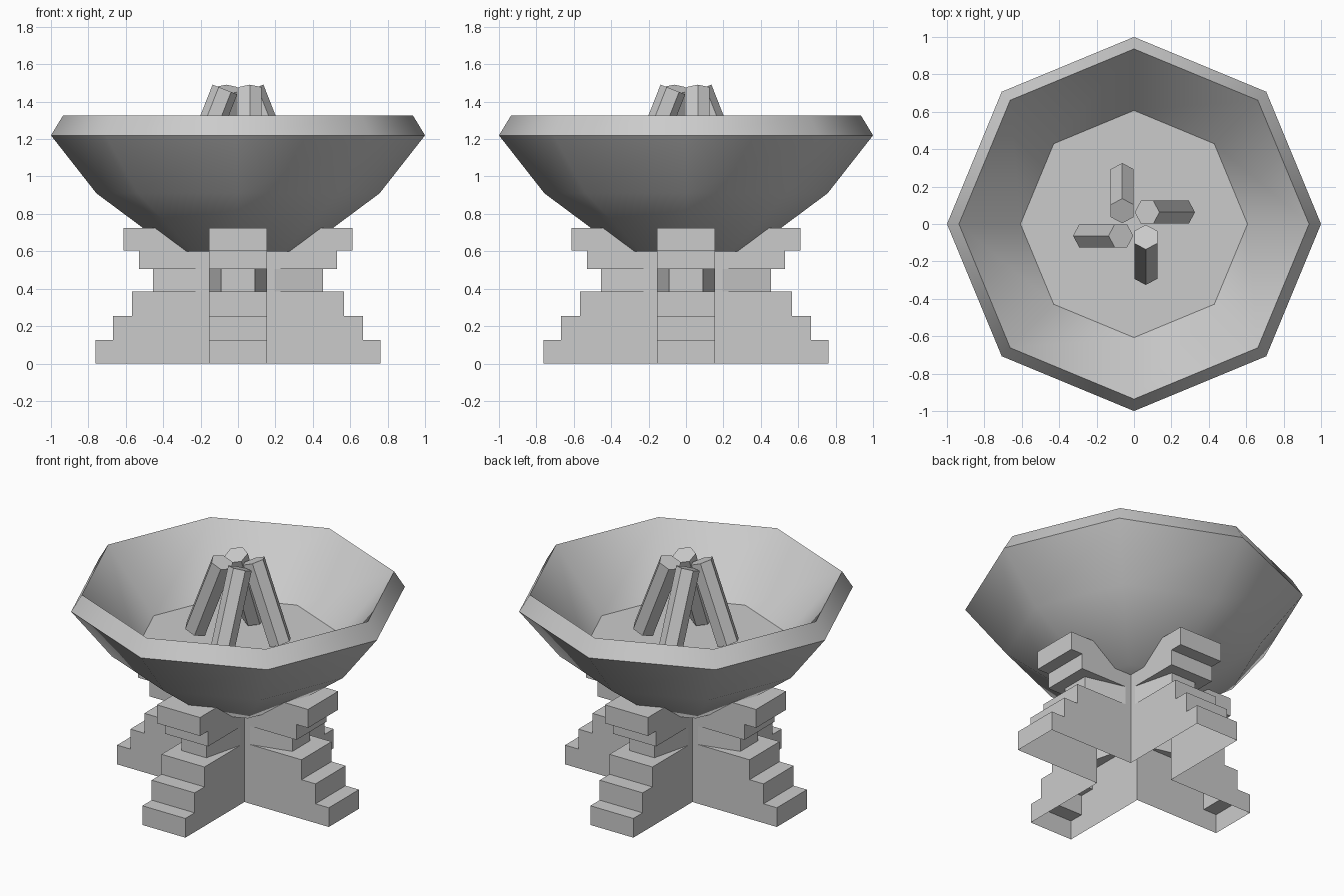
import bpy, bmesh
from math import sin, cos, pi, radians
from mathutils import Matrix, Vector

if "Cube" in bpy.data.objects:
    bpy.data.objects.remove(bpy.data.objects["Cube"])


def finish(name, bm):
    bmesh.ops.remove_doubles(bm, verts=bm.verts, dist=1e-4)
    bmesh.ops.recalc_face_normals(bm, faces=bm.faces)
    mesh = bpy.data.meshes.new(name)
    bm.to_mesh(mesh)
    bm.free()
    ob = bpy.data.objects.new(name, mesh)
    bpy.context.collection.objects.link(ob)
    return ob


def loft(name, loops, cap_start=True, cap_end=True):
    """Skin a stack of equal-length point loops."""
    bm = bmesh.new()
    rings = []
    for loop in loops:
        ring = []
        for i, p in enumerate(loop):
            # reuse a vertex that does not move between loops
            if rings and (rings[-1][i].co - Vector(p)).length < 1e-5:
                ring.append(rings[-1][i])
            else:
                ring.append(bm.verts.new(p))
        rings.append(ring)
    n = len(loops[0])
    for a, b in zip(rings, rings[1:]):
        for i in range(n):
            j = (i + 1) % n
            quad = list(dict.fromkeys((a[i], a[j], b[j], b[i])))
            if len(quad) > 2:
                bm.faces.new(quad)
    if cap_start:
        bm.faces.new(rings[0])
    if cap_end:
        bm.faces.new(rings[-1])
    return finish(name, bm)


# Stepped cross-shaped pedestal, open underneath
W, NECK = 0.155, 0.195


def cross(ext, half, z):
    arm = [(NECK, -W), (ext, -half), (ext, half), (NECK, W), (W, W)]
    pts = []
    for k in range(4):
        rot = Matrix.Rotation(k * pi / 2, 3, 'Z')
        pts += [rot @ Vector((x, y, z)) for x, y in arm]
    return pts


layers = [  # reach, half width at the tip, bottom, top
    (0.763, W, 0.0, 0.125), (0.667, W, 0.125, 0.255), (0.566, W, 0.255, 0.385),
    (0.455, 0.09, 0.385, 0.505), (0.53, W, 0.505, 0.605), (0.613, W, 0.605, 0.725)]
loops = []
for ext, half, z0, z1 in layers:
    loops += [cross(ext, half, z0), cross(ext, half, z1)]
loft("pedestal", loops, cap_start=False)

# Eight-sided bowl: outside, rim, inside wall and floor
profile = [(0.34, 0.60), (0.757, 0.91), (1.0, 1.22), (0.936, 1.325), (0.607, 0.95)]
bowl = loft("bowl", [[(r * cos(k * pi / 4), r * sin(k * pi / 4), z)
                      for k in range(8)] for r, z in profile])
bpy.ops.object.select_all(action='DESELECT')
bowl.select_set(True)
bpy.context.view_layer.objects.active = bowl
bpy.ops.object.shade_smooth_by_angle(angle=radians(42))

# Four leaning hexagonal logs
R = 0.071
top, bottom = Vector((0.07, 0.063, 1.465)), Vector((0.26, 0.063, 0.982))
axis = (top - bottom).normalized()
side = Vector((0, 1, 0))
out = side.cross(axis)
for k in range(4):
    rot = Matrix.Rotation(k * pi / 2, 3, 'Z')
    ends = [[rot @ (c + R * (cos(a * pi / 3) * out + sin(a * pi / 3) * side))
             for a in range(6)] for c in (bottom, top)]
    loft(f"log_{k + 1}", ends)
